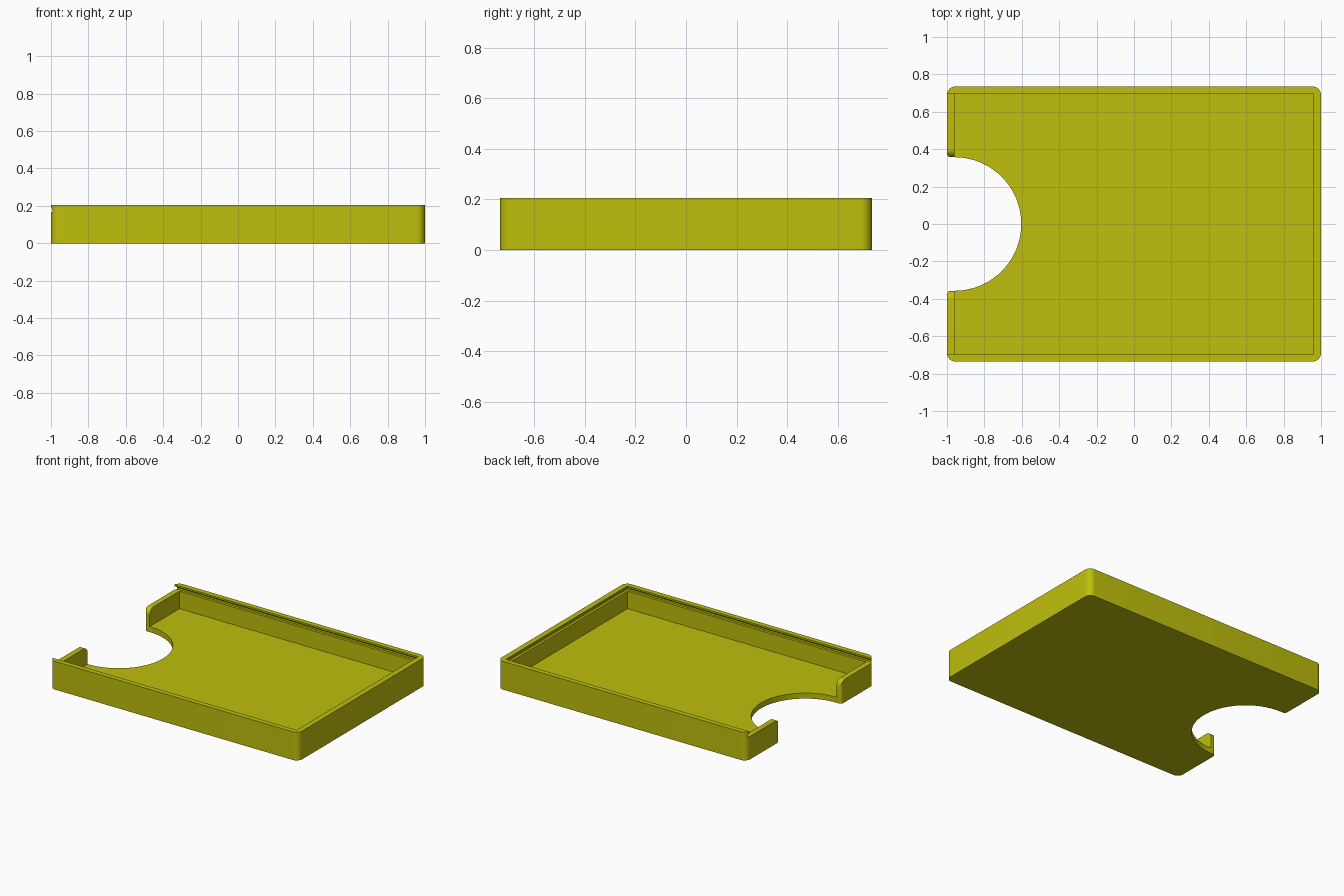
import bpy, bmesh
from math import cos, sin, pi, radians

if "Cube" in bpy.data.objects:
    bpy.data.objects.remove(bpy.data.objects["Cube"])

LENGTH, HALF_W, HEIGHT = 1.0, 0.735, 0.205
WALL_X, WALL_Y = 0.96, 0.698
FLOOR, LEDGE = 0.04, 0.167
NOTCH = 0.357

yellow = bpy.data.materials.new("yellow plastic")
yellow.use_nodes = True
colour = (0.52, 0.52, 0.004, 1)
yellow.diffuse_color = colour
yellow.node_tree.nodes["Principled BSDF"].inputs["Base Color"].default_value = colour


def loft(name, rings):
    """Solid through a list of matching closed rings of points."""
    bm = bmesh.new()
    loops = [[bm.verts.new(p) for p in ring] for ring in rings]
    n = len(loops[0])
    for a, b in zip(loops, loops[1:]):
        for i in range(n):
            j = (i + 1) % n
            bm.faces.new((a[i], a[j], b[j], b[i]))
    bm.faces.new(loops[0][::-1])
    bm.faces.new(loops[-1])
    bmesh.ops.recalc_face_normals(bm, faces=bm.faces)
    mesh = bpy.data.meshes.new(name)
    bm.to_mesh(mesh)
    bm.free()
    obj = bpy.data.objects.new(name, mesh)
    bpy.context.collection.objects.link(obj)
    mesh.materials.append(yellow)
    return obj


def arc(cx, cy, r, start, end, steps):
    angles = [radians(start + (end - start) * i / steps) for i in range(steps + 1)]
    return [(cx + r * cos(a), cy + r * sin(a)) for a in angles]


def prism(name, outline, z0, z1):
    return loft(name, [[(x, y, z) for x, y in outline] for z in (z0, z1)])


def rect(x0, x1, y):
    return [(x0, -y), (x1, -y), (x1, y), (x0, y)]


# Tray block with rounded upright corners
r = 0.045
outline = []
for k, (sx, sy) in enumerate([(1, 1), (-1, 1), (-1, -1), (1, -1)]):
    outline += arc(sx * (LENGTH - r), sy * (HALF_W - r), r, 90 * k, 90 * k + 90, 10)
tray = prism("tray", outline, 0, HEIGHT)

# Inner cavity
cavity = prism("cavity_cutter", rect(-WALL_X, WALL_X, WALL_Y), FLOOR, 0.3)

# Undercut slot for a sliding lid, open at the -x end
slot = loft("lid_slot_cutter", [
    [(x, y, z) for x, y in rect(-1.1, WALL_X + d, WALL_Y + d)]
    for z, d in ((LEDGE, 0.018), (0.18, 0.018), (0.193, 0), (0.3, 0))])

# Finger notch: half circle, short straight run, rounded outer corners
f = 0.02
upper = arc(-WALL_X, 0, NOTCH, 0, 90, 32)
upper += arc(-LENGTH + f, NOTCH + f, f, 270, 180, 6)
upper.append((-1.1, NOTCH + f))
notch = prism("notch_cutter", upper + [(x, -y) for x, y in reversed(upper[1:])], -0.1, 0.3)

# Rounds the top edges of the end wall beside the notch
cutters = [cavity, slot, notch]
e = 0.045
for side in (1, -1):
    edge = arc(NOTCH + e, LEDGE - e, e, 180, 90, 10)
    edge += [(NOTCH + e, 0.19), (NOTCH - 0.1, 0.19), (NOTCH - 0.1, LEDGE - e)]
    cutters.append(loft("round_cutter", [
        [(x, side * y, z) for y, z in edge] for x in (-1.1, -WALL_X + 0.01)]))

for cutter in cutters:
    cutter.hide_render = True
    mod = tray.modifiers.new(cutter.name, "BOOLEAN")
    mod.operation = "DIFFERENCE"
    mod.solver = "EXACT"
    mod.object = cutter

# Bake the cuts and tidy up
bpy.ops.object.select_all(action="DESELECT")
tray.select_set(True)
bpy.context.view_layer.objects.active = tray
for name in [m.name for m in tray.modifiers]:
    bpy.ops.object.modifier_apply(modifier=name)
for cutter in cutters:
    bpy.data.objects.remove(cutter)
bpy.ops.object.shade_smooth_by_angle(angle=radians(30))
